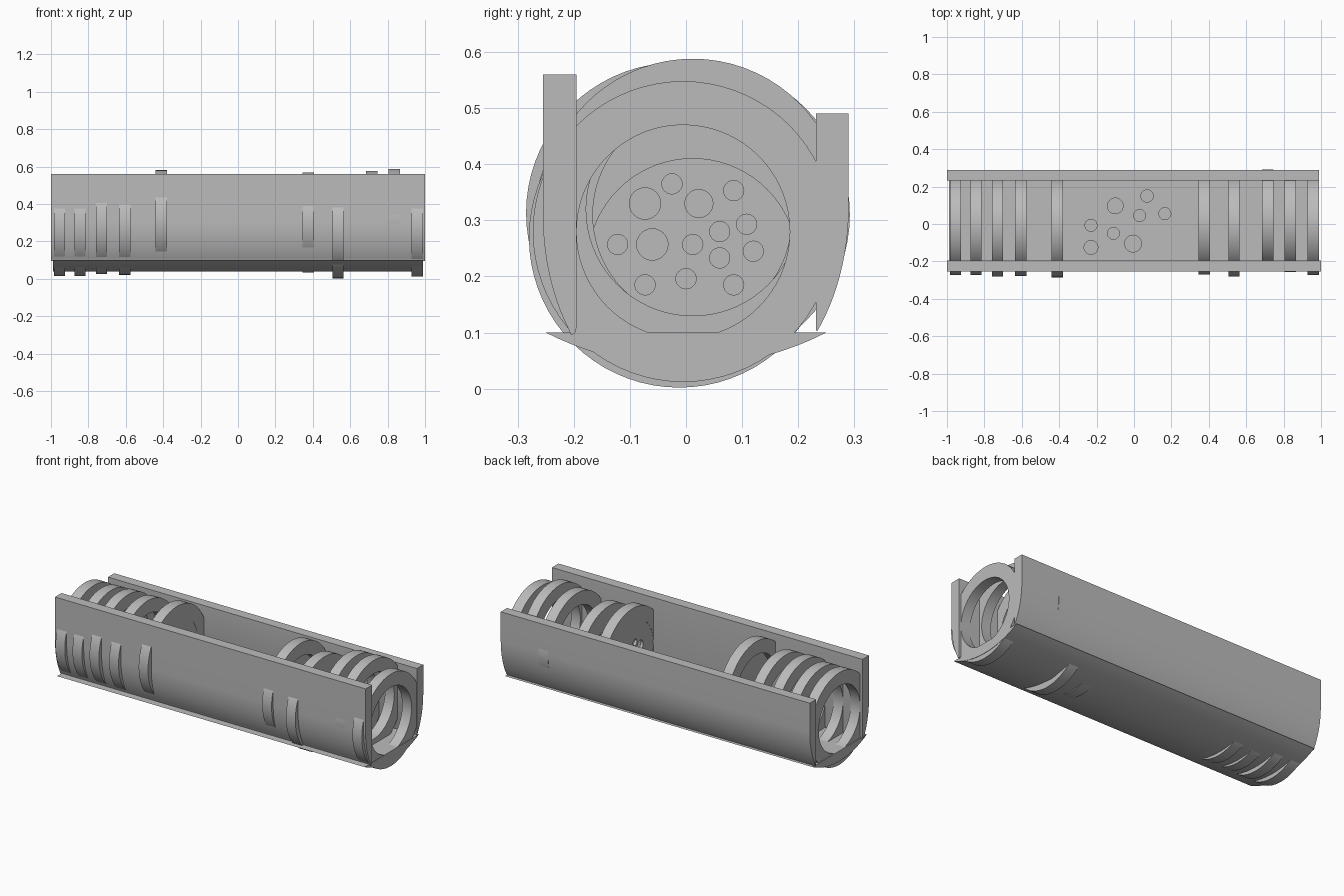
import bpy, bmesh, math

cube = bpy.data.objects.get("Cube")
if cube:
    bpy.data.objects.remove(cube, do_unlink=True)

grey = bpy.data.materials.new("plain_grey")
grey.use_nodes = True
grey.diffuse_color = (0.5, 0.5, 0.5, 1)
grey.node_tree.nodes["Principled BSDF"].inputs["Base Color"].default_value = (0.5, 0.5, 0.5, 1)


def finish(name, bm):
    bmesh.ops.recalc_face_normals(bm, faces=bm.faces)
    mesh = bpy.data.meshes.new(name)
    bm.to_mesh(mesh)
    bm.free()
    mesh.materials.append(grey)
    ob = bpy.data.objects.new(name, mesh)
    bpy.context.collection.objects.link(ob)
    smooth(ob)
    return ob


def smooth(ob):
    bpy.ops.object.select_all(action="DESELECT")
    ob.select_set(True)
    bpy.context.view_layer.objects.active = ob
    bpy.ops.object.shade_smooth_by_angle(angle=math.radians(30))


def extrude_x(name, profile, x0, x1):
    """Extrude a (y, z) outline along x."""
    bm = bmesh.new()
    face = bm.faces.new([bm.verts.new((x0, y, z)) for y, z in profile])
    out = bmesh.ops.extrude_face_region(bm, geom=[face])["geom"]
    moved = [v for v in out if isinstance(v, bmesh.types.BMVert)]
    bmesh.ops.translate(bm, verts=moved, vec=(x1 - x0, 0, 0))
    return finish(name, bm)


def circle(cy, cz, r, n=72):
    return [(cy + r * math.cos(i * math.tau / n), cz + r * math.sin(i * math.tau / n))
            for i in range(n)]


def ring(name, x, outer, inner):
    """Flat-sided ring lying across x, with its own bore centre."""
    bm = bmesh.new()
    loops = [[bm.verts.new((px, y, z)) for y, z in circle(*c)]
             for px, c in ((x - WIDTH, outer), (x + WIDTH, outer),
                           (x + WIDTH, inner), (x - WIDTH, inner))]
    for a, b in zip(loops, loops[1:] + loops[:1]):
        for i in range(len(a)):
            j = (i + 1) % len(a)
            bm.faces.new((a[i], a[j], b[j], b[i]))
    return finish(name, bm)


def cut(ob, cutters):
    """Subtract each cutter, then remove it."""
    for c in cutters:
        c.hide_render = True
        mod = ob.modifiers.new("hole", "BOOLEAN")
        mod.operation, mod.object, mod.solver = "DIFFERENCE", c, "EXACT"
        bpy.context.view_layer.objects.active = ob
        bpy.ops.object.modifier_apply(modifier=mod.name)
        bpy.data.objects.remove(c, do_unlink=True)
    smooth(ob)


def quarter(cy, cz, ry, rz, a0, a1, n=16):
    """Elliptic arc between two angles in degrees."""
    return [(cy + ry * math.cos(math.radians(a0 + (a1 - a0) * i / n)),
             cz + rz * math.sin(math.radians(a0 + (a1 - a0) * i / n))) for i in range(n + 1)]


# Side walls: flat above, curving inward below
front = [(-.255, .56)] + quarter(-.055, .31, .2, .32, 180, 220)
front += [(-.205, .095), (-.197, .1), (-.195, .11), (-.195, .56)]
extrude_x("front_wall", front, -1, 1)
back = [(.29, .49)] + quarter(.06, .325, .23, .34, 0, -41)
back += [(.232, .105), (.232, .49)]
extrude_x("back_wall", back, -1, .99)

# Floor: flat on top, shallow arc underneath
half = math.degrees(math.asin(.25 / .55))
floor = extrude_x("floor", quarter(0, .59, .55, .55, 270 - half, 270 + half, 32), -.99, .99)

# Rings: x, centre y, centre z
WIDTH, R, BORE = .03, .268, .19
RINGS = [(-.955, -.004, .284), (-.845, -.004, .284), (-.73, -.012, .293),
         (-.605, -.01, .29), (-.41, -.017, .313), (.375, -.002, .302),
         (.535, -.012, .27), (.715, .024, .31), (.835, .012, .32), (.958, -.005, .28)]
for i, (x, y, z) in enumerate(RINGS):
    inner = (.012, .223, .187) if x == .535 else (y, z, BORE)
    ring("ring_%d" % (i + 1), x, (y, z, R), inner)

# End plates closing the middle chamber
extrude_x("left_chamber_plate", circle(-.002, .302, BORE + .004), .346, .362)
plate = bpy.data.objects["left_chamber_plate"]
extrude_x("right_chamber_plate", circle(-.017, .313, BORE + .004), -.396, -.381)

# Perforations in the chamber plate: y, z, radius
small, big = .018, .028
HOLES = [(-.073, .33, big), (-.025, .365, small), (.023, .33, .025), (.085, .353, small),
         (.108, .293, small), (.06, .28, small), (-.122, .257, small), (-.06, .257, big),
         (.012, .257, small), (.06, .233, small), (.12, .245, small), (0, .196, small),
         (-.073, .185, small), (.085, .185, small)]
cut(plate, [extrude_x("cutter", circle(y, z, r, 24), .3, .4) for y, z, r in HOLES])

# Shallow round recesses in the floor: x, y, radius
RECESSES = [(-.1, .097, .042), (.07, .15, .033), (.03, .045, .032), (.165, .055, .032),
            (-.23, -.007, .032), (-.11, -.05, .032), (-.23, -.125, .037), (-.005, -.105, .045)]
cutters = []
for x, y, r in RECESSES:
    bm = bmesh.new()
    bmesh.ops.create_cone(bm, cap_ends=True, segments=28, radius1=r, radius2=r, depth=.04)
    bmesh.ops.translate(bm, verts=bm.verts, vec=(x, y, .105))
    cutters.append(finish("cutter", bm))
cut(floor, cutters)
